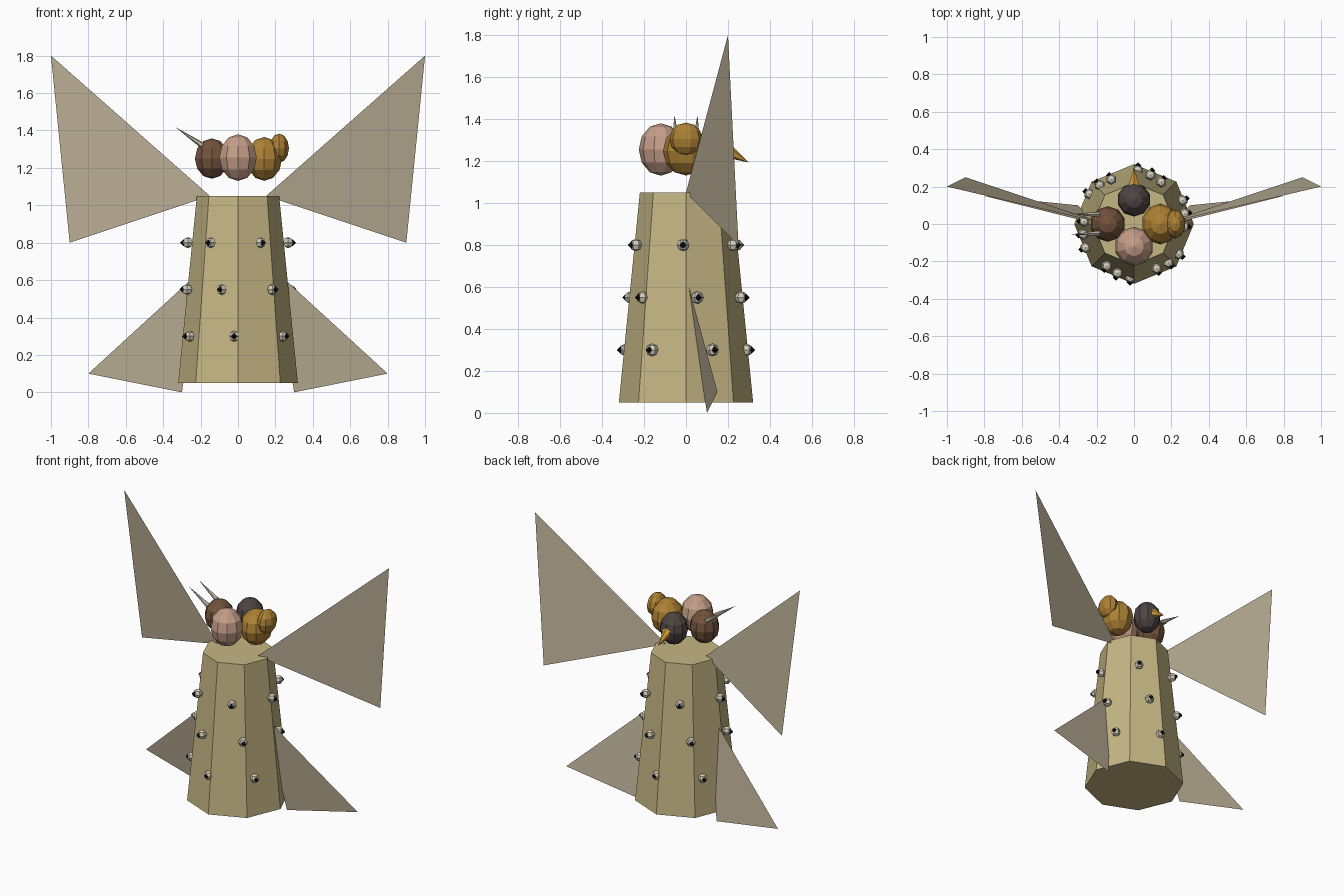
import bpy, bmesh, math
from mathutils import Vector, Matrix

if "Cube" in bpy.data.objects:
    bpy.data.objects.remove(bpy.data.objects["Cube"])


def mat(name, r, g, b, a=1.0):
    m = bpy.data.materials.new(name)
    m.diffuse_color = (r, g, b, a)
    m.use_nodes = True
    m.node_tree.nodes["Principled BSDF"].inputs["Base Color"].default_value = m.diffuse_color
    return m


STONE = mat("body_tan", 0.56, 0.47, 0.23)
WING = mat("wing_beige", 0.52, 0.45, 0.32, 0.85)
PINK = mat("skin_pink", 0.56, 0.34, 0.25)
BROWN = mat("hide_brown", 0.17, 0.085, 0.045)
GOLD = mat("fur_gold", 0.42, 0.22, 0.035)
GREY = mat("feather_grey", 0.075, 0.06, 0.055)
BEAK = mat("beak_orange", 0.60, 0.30, 0.04)
HORN = mat("horn_ivory", 0.55, 0.50, 0.40)
EYE = mat("eye_white", 0.66, 0.62, 0.50)
PUPIL = mat("pupil_black", 0.006, 0.006, 0.006)


def finish(name, bm, material):
    me = bpy.data.meshes.new(name)
    bm.to_mesh(me)
    bm.free()
    me.materials.append(material)
    ob = bpy.data.objects.new(name, me)
    bpy.context.collection.objects.link(ob)
    return ob


def ball(name, loc, radii, material, seg=10, rings=6):
    bm = bmesh.new()
    bmesh.ops.create_uvsphere(bm, u_segments=seg, v_segments=rings, radius=1)
    bmesh.ops.transform(bm, verts=bm.verts,
                        matrix=Matrix.Translation(loc) @ Matrix.Diagonal((*radii, 1)))
    return finish(name, bm, material)


def spike(name, base, tip, r, material, seg):
    base, tip = Vector(base), Vector(tip)
    d = tip - base
    bm = bmesh.new()
    bmesh.ops.create_cone(bm, cap_ends=True, segments=seg, radius1=r, radius2=0, depth=d.length)
    rot = d.to_track_quat('Z', 'Y').to_matrix().to_4x4()
    bmesh.ops.transform(bm, verts=bm.verts, matrix=Matrix.Translation((base + tip) / 2) @ rot)
    return finish(name, bm, material)


# Tapered eight-sided body with a vertex on each axis
bm = bmesh.new()
rings = [[bm.verts.new((r * math.cos(i * math.pi / 4), r * math.sin(i * math.pi / 4), z))
          for i in range(8)] for r, z in ((0.32, 0.05), (0.22, 1.05))]
for i in range(8):
    j = (i + 1) % 8
    bm.faces.new((rings[0][i], rings[0][j], rings[1][j], rings[1][i]))
bm.faces.new(rings[0][::-1])
bm.faces.new(rings[1])
finish("body", bm, STONE)

# Four heads around the top
ball("front_head", (0, -0.12, 1.255), (0.105, 0.105, 0.125), PINK)
ball("left_head", (-0.14, 0, 1.25), (0.095, 0.095, 0.108), BROWN)
ball("right_head", (0.14, 0, 1.248), (0.10, 0.11, 0.117), GOLD)
ball("back_head", (0, 0.13, 1.25), (0.09, 0.09, 0.105), GREY)
ball("right_head_muzzle", (0.22, 0, 1.305), (0.055, 0.078, 0.078), GOLD)
spike("beak", (0, 0.195, 1.25), (0, 0.30, 1.193), 0.035, BEAK, 6)
for s, side in ((-1, "front"), (1, "back")):
    spike(side + "_horn", (-0.19, s * 0.05, 1.32), (-0.335, s * 0.055, 1.418), 0.016, HORN, 6)

# Two pairs of flat triangular wings
WINGS = {"upper": [(0.15, 0, 1.05), (1.0, 0.2, 1.8), (0.9, 0.25, 0.8)],
         "lower": [(0.2, 0, 0.65), (0.8, 0.15, 0.1), (0.3, 0.1, 0)]}
for level, pts in WINGS.items():
    for s, side in ((-1, "left"), (1, "right")):
        bm = bmesh.new()
        bm.faces.new([bm.verts.new((s * x, y, z)) for x, y, z in pts][::s])
        finish(f"{level}_{side}_wing", bm, WING)

# Three staggered rows of six eyes
for z, r, off in ((0.8, 0.268, -3), (0.55, 0.277, 11.5), (0.3, 0.288, 26)):
    for i in range(6):
        a = math.radians(off + 60 * i)
        c, s = math.cos(a), math.sin(a)
        ball("eye", (r * c, r * s, z), (0.03,) * 3, EYE, 6, 4)
        p = r + 0.024
        ball("pupil", (p * c, p * s, z), (0.018,) * 3, PUPIL, 4, 2)
